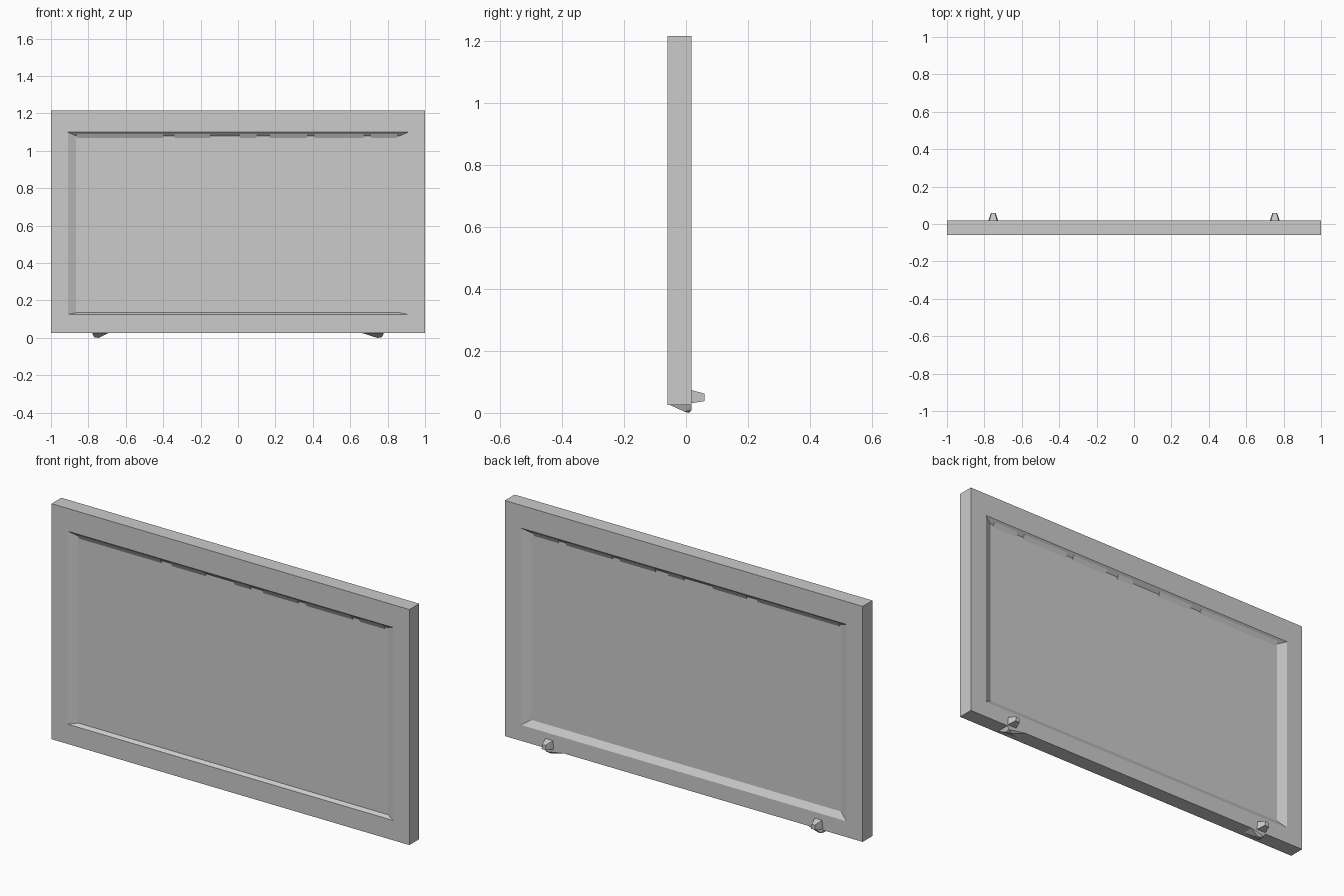
import bpy, bmesh

if "Cube" in bpy.data.objects:
    bpy.data.objects.remove(bpy.data.objects["Cube"])


def finish(name, bm):
    bmesh.ops.recalc_face_normals(bm, faces=bm.faces)
    mesh = bpy.data.meshes.new(name)
    bm.to_mesh(mesh)
    bm.free()
    obj = bpy.data.objects.new(name, mesh)
    bpy.context.collection.objects.link(obj)
    return obj


def loft(name, rings):
    """Skin a sequence of equal-sized vertex rings and cap both ends."""
    bm = bmesh.new()
    loops = [[bm.verts.new(p) for p in r] for r in rings]
    for a, b in zip(loops, loops[1:]):
        n = len(a)
        for i in range(n):
            bm.faces.new((a[i], a[(i + 1) % n], b[(i + 1) % n], b[i]))
    bm.faces.new(loops[0])
    bm.faces.new(loops[-1])
    return finish(name, bm)


def rect(x, z0, z1, y):
    return [(-x, y, z0), (x, y, z0), (x, y, z1), (-x, y, z1)]


def hull(name, pts):
    bm = bmesh.new()
    for p in pts:
        bm.verts.new(p)
    bmesh.ops.convex_hull(bm, input=bm.verts)
    return finish(name, bm)


# Framed panel: shallow bevelled recess on front and back
loft("framed_panel", [
    rect(0.865, 0.135, 1.08, -0.04),
    rect(0.91, 0.125, 1.10, -0.06),
    rect(1.0, 0.025, 1.215, -0.06),
    rect(1.0, 0.025, 1.215, 0.018),
    rect(0.91, 0.105, 1.10, 0.018),
    rect(0.865, 0.135, 1.08, -0.002),
])

# Broken lip running under the top edge of both recesses
spans = [(-0.86, -0.40), (-0.34, -0.15), (0.01, 0.10),
         (0.17, 0.37), (0.41, 0.67), (0.71, 0.85)]
for side, base, out in (("front", -0.04, -1), ("back", -0.002, 1)):
    for x0, x1 in spans:
        profile = [(base - out * 0.004, 1.06), (base + out * 0.011, 1.09),
                   (base - out * 0.004, 1.09)]
        loft(side + "_top_lip", [[(x, y, z) for y, z in profile] for x in (x0, x1)])

# Small feet: a wedge underneath and a tapered knob behind
for s, inner in ((-1, 0.69), (1, 0.66)):
    hull("foot_wedge", [
        (s * inner, -0.04, 0.027), (s * inner, 0.018, 0.027),
        (s * 0.78, -0.055, 0.027), (s * 0.78, 0.018, 0.027),
        (s * 0.77, -0.005, 0.004), (s * 0.745, 0.008, 0.0),
        (s * 0.77, 0.018, 0.008)])
    hull("foot_knob", [
        (s * 0.78, 0.012, 0.03), (s * 0.725, 0.012, 0.03),
        (s * 0.775, 0.012, 0.075), (s * 0.73, 0.012, 0.075),
        (s * 0.765, 0.06, 0.038), (s * 0.74, 0.06, 0.038),
        (s * 0.762, 0.06, 0.062), (s * 0.744, 0.06, 0.062)])
